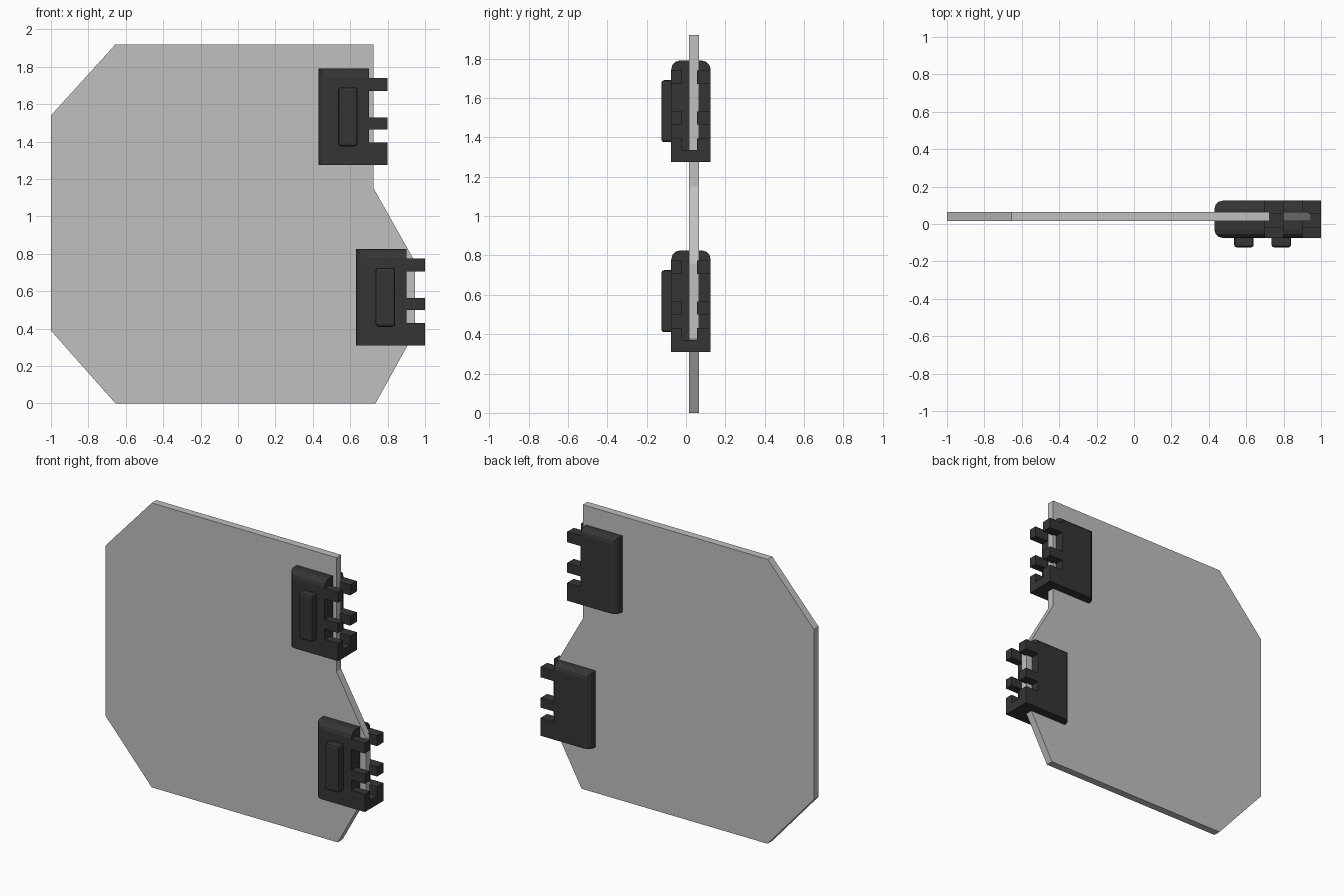
import bpy, bmesh

if "Cube" in bpy.data.objects:
    bpy.data.objects.remove(bpy.data.objects["Cube"], do_unlink=True)


def material(name, value):
    m = bpy.data.materials.new(name)
    m.use_nodes = True
    colour = (value, value, value, 1)
    m.diffuse_color = colour
    m.node_tree.nodes["Principled BSDF"].inputs["Base Color"].default_value = colour
    return m


panel_grey = material("light_grey", 0.53)
clip_black = material("soft_black", 0.036)


def finish(name, bm, mat):
    bmesh.ops.recalc_face_normals(bm, faces=bm.faces)
    mesh = bpy.data.meshes.new(name)
    bm.to_mesh(mesh)
    bm.free()
    mesh.materials.append(mat)
    ob = bpy.data.objects.new(name, mesh)
    bpy.context.collection.objects.link(ob)
    return ob


def box(name, lo, hi, offset, bevel=0, segments=1, pick=None):
    """Box between two corners; pick chooses which edges are bevelled."""
    bm = bmesh.new()
    bmesh.ops.create_cube(bm, size=1)
    for v in bm.verts:
        for i in range(3):
            v.co[i] = (lo[i] if v.co[i] < 0 else hi[i]) + offset[i]
    if bevel:
        mid = [(lo[i] + hi[i]) / 2 + offset[i] for i in range(3)]
        edges = [e for e in bm.edges
                 if pick(*[(e.verts[0].co + e.verts[1].co)[i] / 2 - mid[i] for i in range(3)])]
        bmesh.ops.bevel(bm, geom=edges, offset=bevel, segments=segments,
                        profile=0.5, affect='EDGES')
    return finish(name, bm, clip_black)


# Flat panel with clipped corners and a stepped side
outline = [(-1, .39), (-.655, 0), (.735, 0), (.945, .38), (.945, .76),
           (.725, 1.15), (.725, 1.92), (-.655, 1.92), (-1, 1.54)]
bm = bmesh.new()
face = bm.faces.new([bm.verts.new((x, .015, z)) for x, z in outline])
sweep = bmesh.ops.extrude_face_region(bm, geom=[face])
for v in sweep["geom"]:
    if isinstance(v, bmesh.types.BMVert):
        v.co.y = .065
finish("panel", bm, panel_grey)

FRONT, BACK = -.075, .125
EPS = 1e-4


# Edges along the outer side and the top, on both broad faces
def outer_edges(x, y, z):
    return abs(y) > EPS and (x < -EPS or z > EPS) and (abs(x) < EPS or abs(z) < EPS)


# Edges bordering the front face of the raised pad, plus its corners
def pad_edges(x, y, z):
    return y < EPS


def build_clip(label, offset):
    body = box(label + "_clip_body", (.43, FRONT, 1.275), (.70, BACK, 1.79),
               offset, .045, 3, outer_edges)
    pad = box(label + "_clip_pad", (.535, -.125, 1.375), (.64, FRONT, 1.69),
              offset, .014, 2, pad_edges)
    # Hinge fingers in front of and behind the panel
    for n, (z0, z1) in enumerate([(1.67, 1.74), (1.465, 1.53), (1.335, 1.395)]):
        for side, y0, y1 in (("front", FRONT, -.02), ("back", .055, BACK)):
            box(f"{label}_{side}_finger_{n + 1}", (.70, y0, z0), (.80, y1, z1), offset)
    # Bar closing the hinge at the bottom
    box(label + "_hinge_bar", (.70, FRONT, 1.275), (.80, BACK, 1.335), offset)


build_clip("upper", (0, 0, 0))
build_clip("lower", (.20, 0, -.965))
